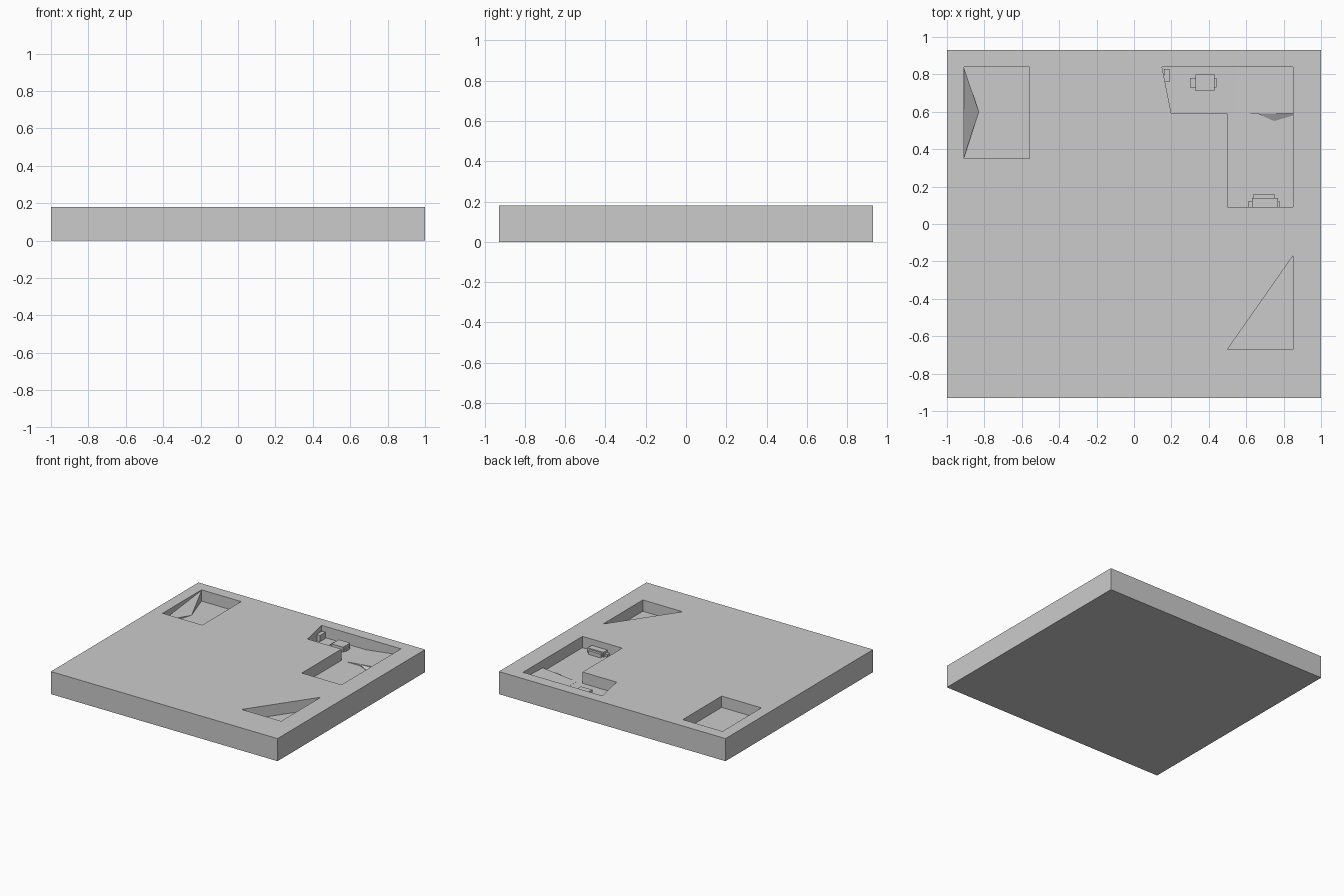
import bpy, bmesh

if "Cube" in bpy.data.objects:
    bpy.data.objects.remove(bpy.data.objects["Cube"])

TOP = 0.18      # slab thickness
FLOOR = 0.09    # pocket floor height


def mesh_object(name, bm):
    bmesh.ops.recalc_face_normals(bm, faces=bm.faces)
    me = bpy.data.meshes.new(name)
    bm.to_mesh(me)
    bm.free()
    ob = bpy.data.objects.new(name, me)
    bpy.context.collection.objects.link(ob)
    return ob


def prism(name, base, z0, z1, upper=None):
    """Solid between a base outline and an upper outline (heights may be lists)."""
    n = len(base)
    upper = upper or base
    z0 = z0 if isinstance(z0, (list, tuple)) else [z0] * n
    z1 = z1 if isinstance(z1, (list, tuple)) else [z1] * n
    bm = bmesh.new()
    lo = [bm.verts.new((x, y, z)) for (x, y), z in zip(base, z0)]
    hi = [bm.verts.new((x, y, z)) for (x, y), z in zip(upper, z1)]
    bm.faces.new(lo)
    bm.faces.new(hi)
    for i in range(n):
        j = (i + 1) % n
        bm.faces.new((lo[i], lo[j], hi[j], hi[i]))
    return mesh_object(name, bm)


def rect(x0, x1, y0, y1):
    return [(x0, y0), (x1, y0), (x1, y1), (x0, y1)]


# Base slab
slab = prism("slab", rect(-1, 1, -0.93, 0.93), 0, TOP)

# Pocket outlines cut from the top face
pockets = {
    "square_pocket": rect(-0.91, -0.56, 0.35, 0.84),
    "corner_pocket": [(0.15, 0.84), (0.20, 0.59), (0.50, 0.59),
                      (0.50, 0.09), (0.85, 0.09), (0.85, 0.84)],
    "triangle_pocket": [(0.50, -0.67), (0.85, -0.67), (0.85, -0.17)],
}
for name, outline in pockets.items():
    cutter = prism(name + "_cutter", outline, FLOOR, TOP + 0.1)
    mod = slab.modifiers.new(name, 'BOOLEAN')
    mod.operation = 'DIFFERENCE'
    mod.solver = 'EXACT'
    mod.object = cutter
    cutter.hide_render = True
    cutter.hide_set(True)

# Apply the cuts, then discard the cutters
bpy.context.view_layer.objects.active = slab
slab.select_set(True)
for mod in list(slab.modifiers):
    bpy.ops.object.modifier_apply(modifier=mod.name)
for name in pockets:
    bpy.data.objects.remove(bpy.data.objects[name + "_cutter"])

# Sloping bank along the left wall of the square pocket
bm = bmesh.new()
pts = [(-0.91, 0.84, FLOOR), (-0.91, 0.35, FLOOR), (-0.83, 0.60, FLOOR),
       (-0.91, 0.84, TOP - 0.005), (-0.91, 0.35, FLOOR + 0.03)]
v = [bm.verts.new(p) for p in pts]
for f in ((0, 1, 2), (0, 3, 4, 1), (0, 2, 3), (1, 4, 2), (2, 4, 3)):
    bm.faces.new([v[i] for i in f])
mesh_object("left_bank", bm)

# Rising floor in the back arm of the corner pocket
prism("rising_floor", [(0.55, 0.59), (0.85, 0.59), (0.85, 0.84), (0.55, 0.84)],
      FLOOR - 0.01, [FLOOR + 0.001, 0.12, 0.13, FLOOR + 0.001],
      upper=[(0.55, 0.59), (0.85, 0.59), (0.85, 0.84), (0.55, 0.84)])
prism("scarp", [(0.66, 0.59), (0.75, 0.55), (0.85, 0.58), (0.85, 0.60)],
      FLOOR - 0.01, [0.10, FLOOR + 0.002, FLOOR + 0.005, 0.12])

# Stepped stones standing on the pocket floor
stones = {
    "middle_stone": [(0.30, 0.44, 0.73, 0.78, 0.11), (0.33, 0.43, 0.71, 0.80, 0.13)],
    "front_stone": [(0.61, 0.78, 0.09, 0.12, 0.11), (0.63, 0.77, 0.09, 0.14, 0.13),
                    (0.64, 0.75, 0.09, 0.16, 0.12)],
    "side_stone": [(0.16, 0.19, 0.76, 0.83, 0.14)],
}
for name, steps in stones.items():
    for i, (x0, x1, y0, y1, z) in enumerate(steps):
        prism(f"{name}_{i + 1}", rect(x0, x1, y0, y1), FLOOR - 0.01, z)
